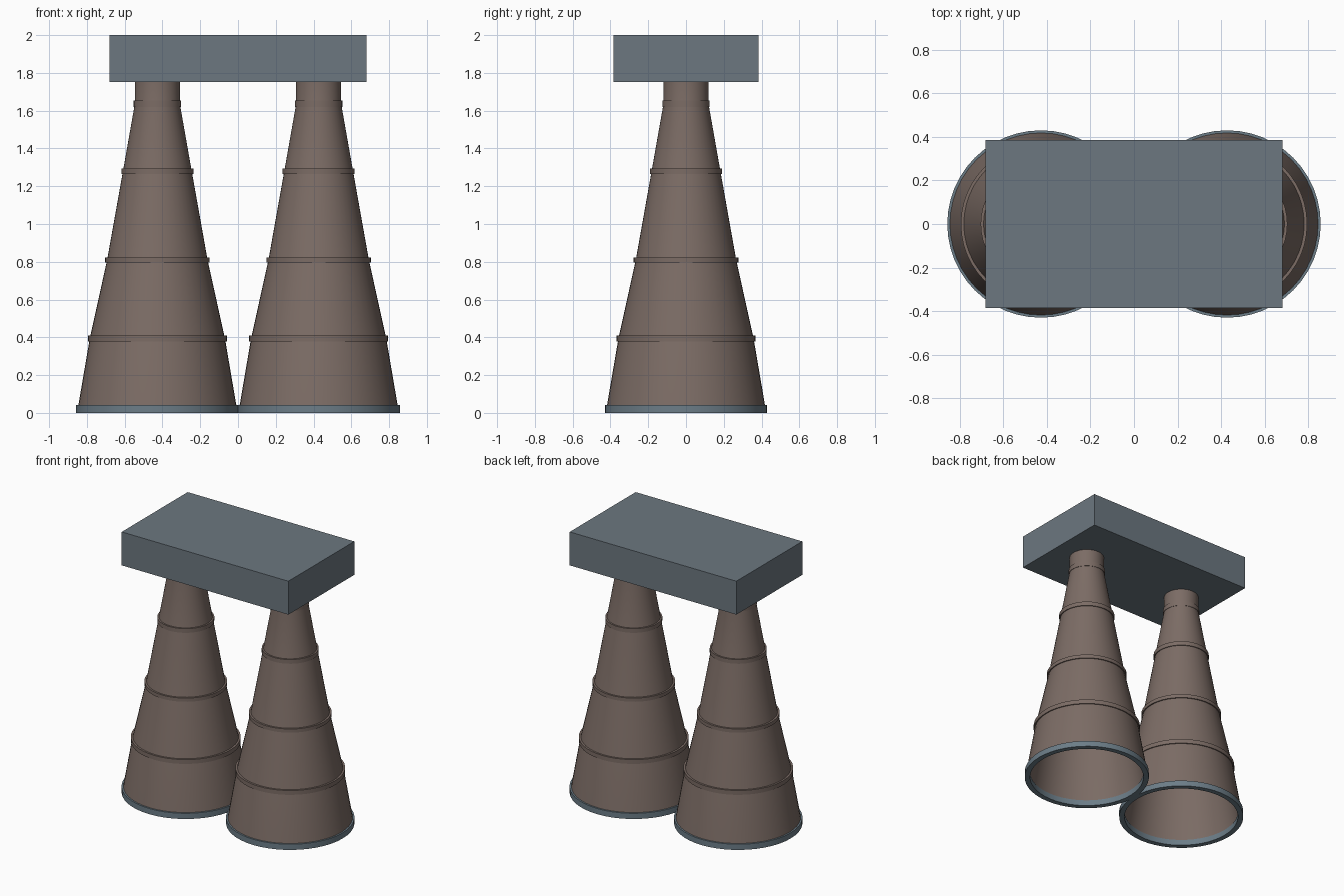
import bpy, bmesh, math

cube = bpy.data.objects.get("Cube")
if cube:
    bpy.data.objects.remove(cube, do_unlink=True)

SEGMENTS = 48
SPACING = 0.427


def make_material(name, rgb):
    mat = bpy.data.materials.new(name)
    mat.use_nodes = True
    mat.diffuse_color = (*rgb, 1)
    mat.node_tree.nodes["Principled BSDF"].inputs["Base Color"].default_value = (*rgb, 1)
    return mat


slate = make_material("slate grey", (0.15, 0.185, 0.215))
brown = make_material("warm brown metal", (0.20, 0.15, 0.13))
steel = make_material("blue steel", (0.15, 0.205, 0.245))


def add_object(name, bm, mat, smooth=False):
    bmesh.ops.recalc_face_normals(bm, faces=bm.faces)
    mesh = bpy.data.meshes.new(name)
    bm.to_mesh(mesh)
    bm.free()
    mesh.materials.append(mat)
    obj = bpy.data.objects.new(name, mesh)
    bpy.context.collection.objects.link(obj)
    if smooth:
        bpy.ops.object.select_all(action='DESELECT')
        obj.select_set(True)
        bpy.context.view_layer.objects.active = obj
        bpy.ops.object.shade_smooth_by_angle(angle=math.radians(25))
    return obj


def lathe(name, profile, x, mat):
    """Spin a closed (radius, height) profile about a vertical axis."""
    bm = bmesh.new()
    verts = [bm.verts.new((r, 0, z)) for r, z in profile]
    edges = [bm.edges.new((a, b)) for a, b in zip(verts, verts[1:] + verts[:1])]
    bmesh.ops.spin(bm, geom=verts + edges, cent=(0, 0, 0), axis=(0, 0, 1),
                   angle=math.tau, steps=SEGMENTS, use_duplicate=False)
    bmesh.ops.remove_doubles(bm, verts=bm.verts, dist=1e-5)
    bmesh.ops.translate(bm, verts=bm.verts, vec=(x, 0, 0))
    return add_object(name, bm, mat, smooth=True)


# Bell shell: outer wall up to the neck, closed throat, smooth inner wall
bell = [(0.42, 0.03), (0.358, 0.393), (0.266, 0.809), (0.182, 1.28),
        (0.119, 1.637), (0.119, 1.76), (0, 1.76), (0, 1.6), (0.10, 1.6),
        (0.165, 1.28), (0.248, 0.809), (0.34, 0.393), (0.40, 0.03)]

# Stiffening bands: inner radius, outer radius, bottom, top
bands = [(0.345, 0.368, 0.378, 0.41), (0.253, 0.277, 0.795, 0.822),
         (0.17, 0.191, 1.264, 1.295), (0.11, 0.125, 1.62, 1.655)]


def ring(inner, outer, low, high):
    return [(inner, low), (outer, low), (outer, high), (inner, high)]


for side, x in (("left", SPACING), ("right", -SPACING)):
    lathe(f"{side}_bell", bell, x, brown)
    for i, band in enumerate(bands, 1):
        lathe(f"{side}_band_{i}", ring(*band), x, brown)
    lathe(f"{side}_exit_rim", ring(0.393, 0.43, 0, 0.042), x, steel)

# Mounting block across both necks
bm = bmesh.new()
bmesh.ops.create_cube(bm, size=1)
bmesh.ops.scale(bm, verts=bm.verts, vec=(1.362, 0.77, 0.247))
bmesh.ops.translate(bm, verts=bm.verts, vec=(0, 0, 2 - 0.247 / 2))
add_object("mounting_block", bm, slate)
